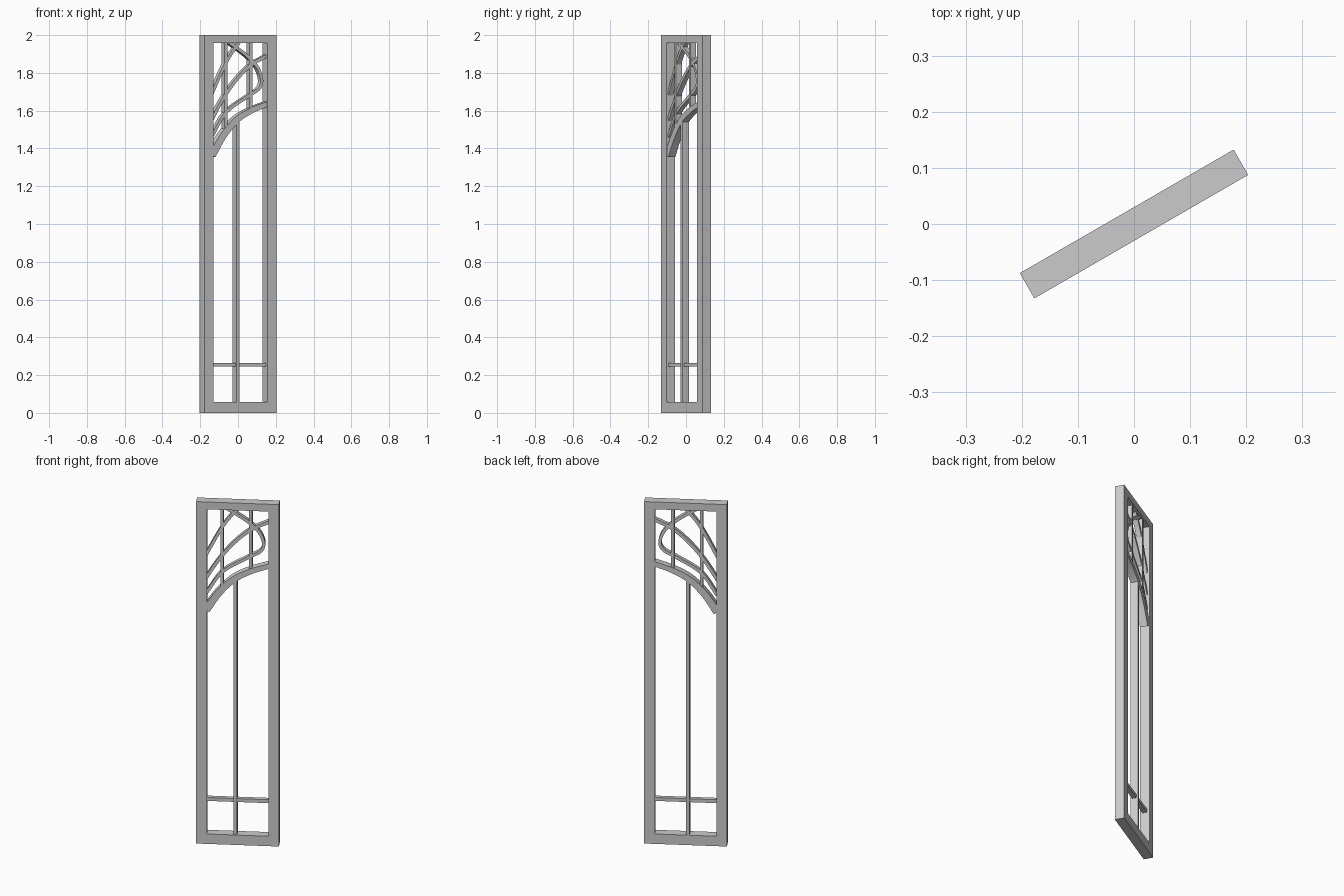
import bpy, bmesh, math
from mathutils import Vector

TURN = math.radians(30)      # the whole panel is turned about z
HALF_W, HALF_D, TOP = 0.22, 0.026, 2.0
IN_W, IN_LOW, IN_TOP = 0.164, 0.058, 1.957

cube = bpy.data.objects.get("Cube")
if cube:
    bpy.data.objects.remove(cube, do_unlink=True)

grey = bpy.data.materials.new("plain_grey")
grey.use_nodes = True
grey.diffuse_color = (0.6, 0.6, 0.6, 1)
grey.node_tree.nodes["Principled BSDF"].inputs["Base Color"].default_value = grey.diffuse_color


def finish(name, bm):
    """Turn a bmesh into a grey object standing in the panel's plane."""
    bmesh.ops.recalc_face_normals(bm, faces=bm.faces)
    mesh = bpy.data.meshes.new(name)
    bm.to_mesh(mesh)
    bm.free()
    mesh.materials.append(grey)
    obj = bpy.data.objects.new(name, mesh)
    obj.rotation_euler.z = TURN
    bpy.context.collection.objects.link(obj)
    return obj


def thicken(bm, depth):
    """Extrude flat faces at the front through to the back."""
    out = bmesh.ops.extrude_face_region(bm, geom=bm.faces[:])
    moved = [v for v in out["geom"] if isinstance(v, bmesh.types.BMVert)]
    bmesh.ops.translate(bm, verts=moved, vec=(0, depth, 0))


def smooth_path(pts, steps=5):
    """Catmull-Rom samples through the points."""
    p = [Vector(q) for q in pts]
    p = [2 * p[0] - p[1]] + p + [2 * p[-1] - p[-2]]
    path = []
    for a, b, c, d in zip(p, p[1:], p[2:], p[3:]):
        for i in range(steps):
            t = i / steps
            path.append(0.5 * (2 * b + (c - a) * t + (2 * a - 5 * b + 4 * c - d) * t ** 2
                               + (3 * b - a - 3 * c + d) * t ** 3))
    return path + [p[-2]]


def strip(name, pts, width, depth, end_width=None):
    """Flat bar following a path, with an optional taper."""
    end_width = end_width or width
    path = smooth_path(pts) if len(pts) > 2 else [Vector(q) for q in pts]
    bm = bmesh.new()
    rows = []
    last = len(path) - 1
    for i, q in enumerate(path):
        along = (path[min(i + 1, last)] - path[max(i - 1, 0)]).normalized()
        side = Vector((-along.y, along.x)) * (width + (end_width - width) * i / last) / 2
        rows.append([bm.verts.new((e.x, -depth / 2, e.y)) for e in (q - side, q + side)])
    for (a, b), (c, d) in zip(rows, rows[1:]):
        bm.faces.new((a, b, d, c))
    thicken(bm, depth)
    return finish(name, bm)


# Outer frame with one tall opening
bm = bmesh.new()
rings = []
for w, low, high in ((HALF_W, 0, TOP), (IN_W, IN_LOW, IN_TOP)):
    corners = ((-w, low), (w, low), (w, high), (-w, high))
    rings.append([bm.verts.new((x, -HALF_D, z)) for x, z in corners])
for i in range(4):
    j = (i + 1) % 4
    bm.faces.new((rings[0][i], rings[0][j], rings[1][j], rings[1][i]))
thicken(bm, 2 * HALF_D)
finish("outer_frame", bm)

# Straight bars
strip("centre_mullion", [(-0.012, 0.05), (-0.012, 1.56)], 0.018, 0.042)
strip("low_crossbar", [(-0.166, 0.255), (0.166, 0.255)], 0.02, 0.024)
strip("upper_bar_right", [(-0.084, 1.5), (-0.084, 1.96)], 0.016, 0.036)
strip("upper_bar_left", [(0.069, 1.6), (0.069, 1.96)], 0.016, 0.036)

# Main arch, heavier at its low end
strip("main_arch", [(-0.168, 1.365), (-0.1, 1.468), (-0.02, 1.55), (0.07, 1.6), (0.168, 1.635)],
      0.042, 0.042, 0.027)

# Curved tracery above the arch
strip("outer_branch", [(-0.168, 1.685), (-0.11, 1.8), (-0.06, 1.885), (0.0, 1.96)], 0.017, 0.028)
strip("middle_branch", [(-0.168, 1.55), (-0.1, 1.66), (-0.02, 1.76), (0.07, 1.84), (0.168, 1.89)],
      0.018, 0.028)
strip("looped_branch", [(-0.168, 1.46), (-0.08, 1.59), (0.058, 1.678), (0.12, 1.715),
                        (0.138, 1.76), (0.115, 1.825), (0.058, 1.883), (-0.01, 1.93),
                        (-0.06, 1.96)], 0.017, 0.028)
